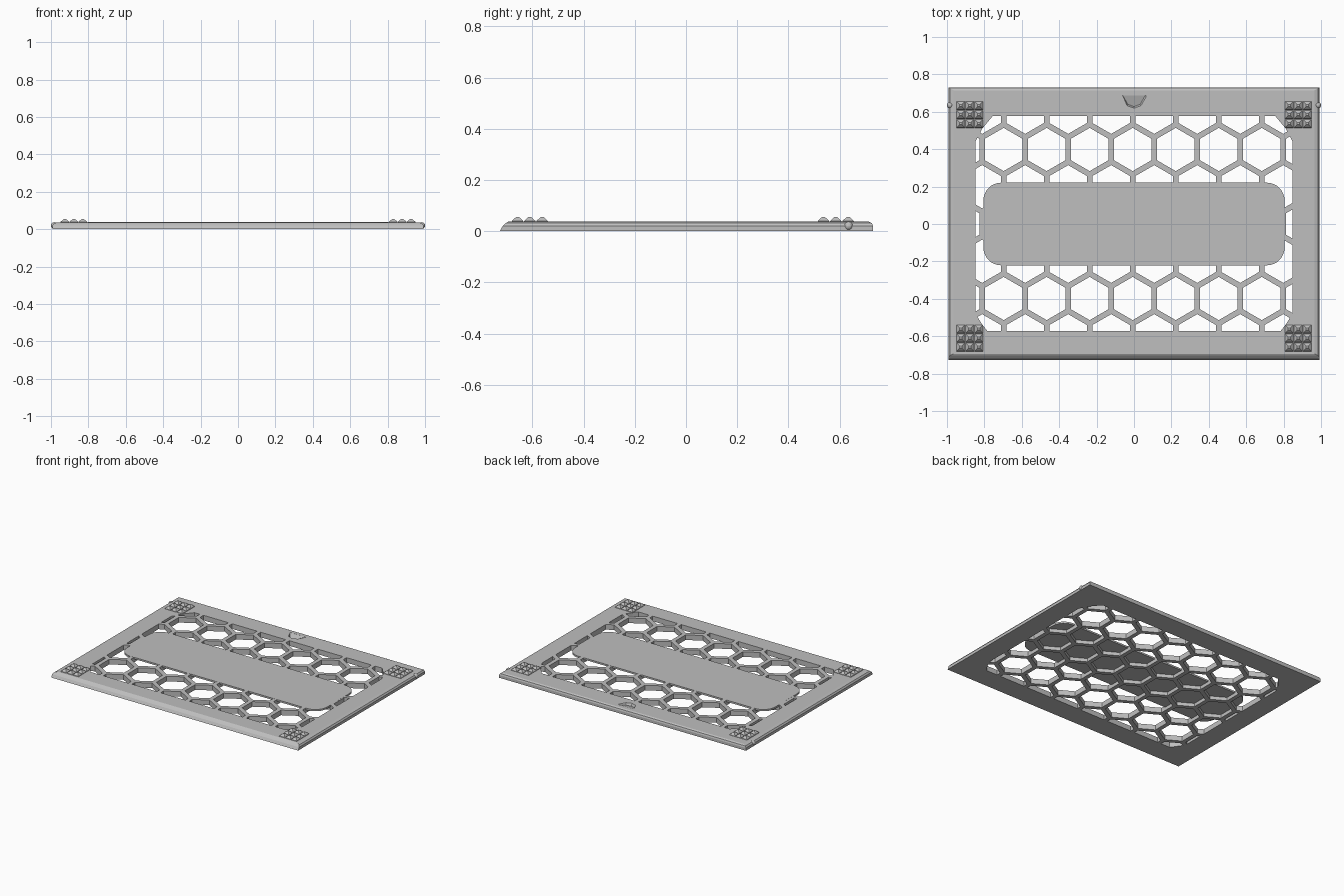
import bpy, bmesh
from math import cos, sin, pi, sqrt
from mathutils import Vector

if "Cube" in bpy.data.objects:
    bpy.data.objects.remove(bpy.data.objects["Cube"])

TOP = 0.037
PITCH, BAR = 0.23, 0.03

grey = bpy.data.materials.new("plain grey")
grey.use_nodes = True
COLOUR = (0.52, 0.52, 0.52, 1)
grey.diffuse_color = COLOUR
grey.node_tree.nodes["Principled BSDF"].inputs["Base Color"].default_value = COLOUR


def add_loft(bm, rings):
    """Closed solid through rings of 3D points with equal counts."""
    loops = [[bm.verts.new(p) for p in ring] for ring in rings]
    n = len(loops[0])
    bm.faces.new(loops[0][::-1])
    bm.faces.new(loops[-1])
    for a, b in zip(loops, loops[1:]):
        for i in range(n):
            j = (i + 1) % n
            bm.faces.new((a[i], a[j], b[j], b[i]))


def prism(bm, outline, z0, z1):
    add_loft(bm, [[(x, y, z) for x, y in outline] for z in (z0, z1)])


def rect(x0, x1, y0, y1):
    return [(x0, y0), (x1, y0), (x1, y1), (x0, y1)]


def finish(name, bm):
    bmesh.ops.recalc_face_normals(bm, faces=bm.faces)
    mesh = bpy.data.meshes.new(name)
    bm.to_mesh(mesh)
    bm.free()
    mesh.materials.append(grey)
    obj = bpy.data.objects.new(name, mesh)
    bpy.context.collection.objects.link(obj)
    return obj


def cut(obj, cutter):
    mod = obj.modifiers.new("cut", 'BOOLEAN')
    mod.operation, mod.solver, mod.object = 'DIFFERENCE', 'EXACT', cutter
    bpy.context.view_layer.objects.active = obj
    bpy.ops.object.modifier_apply(modifier=mod.name)
    bpy.data.objects.remove(cutter)


def clip(poly, boundary):
    """Clip a convex outline to a convex counter-clockwise boundary."""
    for a, b in zip(boundary, boundary[1:] + boundary[:1]):
        edge = Vector(b) - Vector(a)
        side = lambda p: edge.x * (p[1] - a[1]) - edge.y * (p[0] - a[0])
        out = []
        for p, q in zip(poly, poly[1:] + poly[:1]):
            sp, sq = side(p), side(q)
            if sp >= 0:
                out.append(p)
            if sp * sq < 0:
                out.append(tuple(Vector(p).lerp(Vector(q), sp / (sp - sq))))
        poly = out
        if len(poly) < 3:
            return []
    return poly


# Frame: bevelled plate with a long sloped front lip
bm = bmesh.new()
layers = [(0, 0.993, -0.727, 0.73), (0.02, 0.993, -0.716, 0.73),
          (0.031, 0.985, -0.704, 0.726), (TOP, 0.966, -0.694, 0.715)]
add_loft(bm, [[(x, y, z) for x, y in rect(-w, w, f, b)] for z, w, f, b in layers])
frame = finish("frame_with_honeycomb", bm)

# Honeycomb openings, clipped to the window in the frame
half = [(0.79, -0.572), (0.81, -0.54), (0.847, -0.495),
        (0.847, 0.468), (0.81, 0.512), (0.775, 0.578)]
window = half + [(-x, y) for x, y in reversed(half)]
radius = (PITCH - BAR) / sqrt(3)
bm = bmesh.new()
for row in range(-3, 4):
    for col in range(-5, 6):
        cx = -0.007 + PITCH * (col + 0.5 * (row % 2))
        cy = row * PITCH * sqrt(3) / 2
        hexagon = [(cx + radius * cos(pi / 6 + k * pi / 3),
                    cy + radius * sin(pi / 6 + k * pi / 3)) for k in range(6)]
        hole = clip(hexagon, window)
        if hole:
            prism(bm, hole, -0.02, 0.06)
cut(frame, finish("honeycomb_cutter", bm))

# Thumb notch: half-octagon scoop rising towards the back edge
arc = [(-0.07, 0.687), (-0.038, 0.632), (0, 0.618), (0.038, 0.632), (0.07, 0.687)]
bm = bmesh.new()
floor = [(x * 0.86, 0.687 + (y - 0.687) * 0.86) for x, y in arc]
add_loft(bm, [[(x, y, TOP - 0.0005 - 0.3 * (0.687 - y)) for x, y in floor],
              [(x, y, TOP + 0.002) for x, y in arc]])
cut(frame, finish("notch_cutter", bm))

# Centre panel: thin rounded plate closing the middle cells from above
bm = bmesh.new()
R, W, H = 0.095, 0.805, 0.221
outline = []
for k, (sx, sy) in enumerate([(1, 1), (-1, 1), (-1, -1), (1, -1)]):
    for s in range(9):
        a = (k + s / 8) * pi / 2
        outline.append((sx * (W - R) + R * cos(a), sy * (H - R) + R * sin(a)))
prism(bm, outline, 0.025, TOP + 0.0004)
finish("centre_panel", bm)

# Corner grips: three by three blunt pyramids
for fb, cy in (("front", -0.61), ("back", 0.585)):
    for lr, s in (("left", 1), ("right", -1)):
        bm = bmesh.new()
        for i in (-1, 0, 1):
            for j in (-1, 0, 1):
                x, y = s * 0.878 + i * 0.048, cy + j * 0.048
                rings = [(TOP - 0.002, 0.023), (TOP + 0.003, 0.022), (TOP + 0.018, 0.006)]
                add_loft(bm, [[(px, py, z) for px, py in rect(x - r, x + r, y - r, y + r)]
                              for z, r in rings])
        finish(f"{fb}_{lr}_grip", bm)

# Side pivots: small knobs near the back
for lr, s in (("left", 1), ("right", -1)):
    bm = bmesh.new()
    bmesh.ops.create_uvsphere(bm, u_segments=16, v_segments=10, radius=0.0175)
    bmesh.ops.translate(bm, verts=bm.verts, vec=(s * 0.9825, 0.635, 0.02))
    finish(f"{lr}_pivot", bm)
